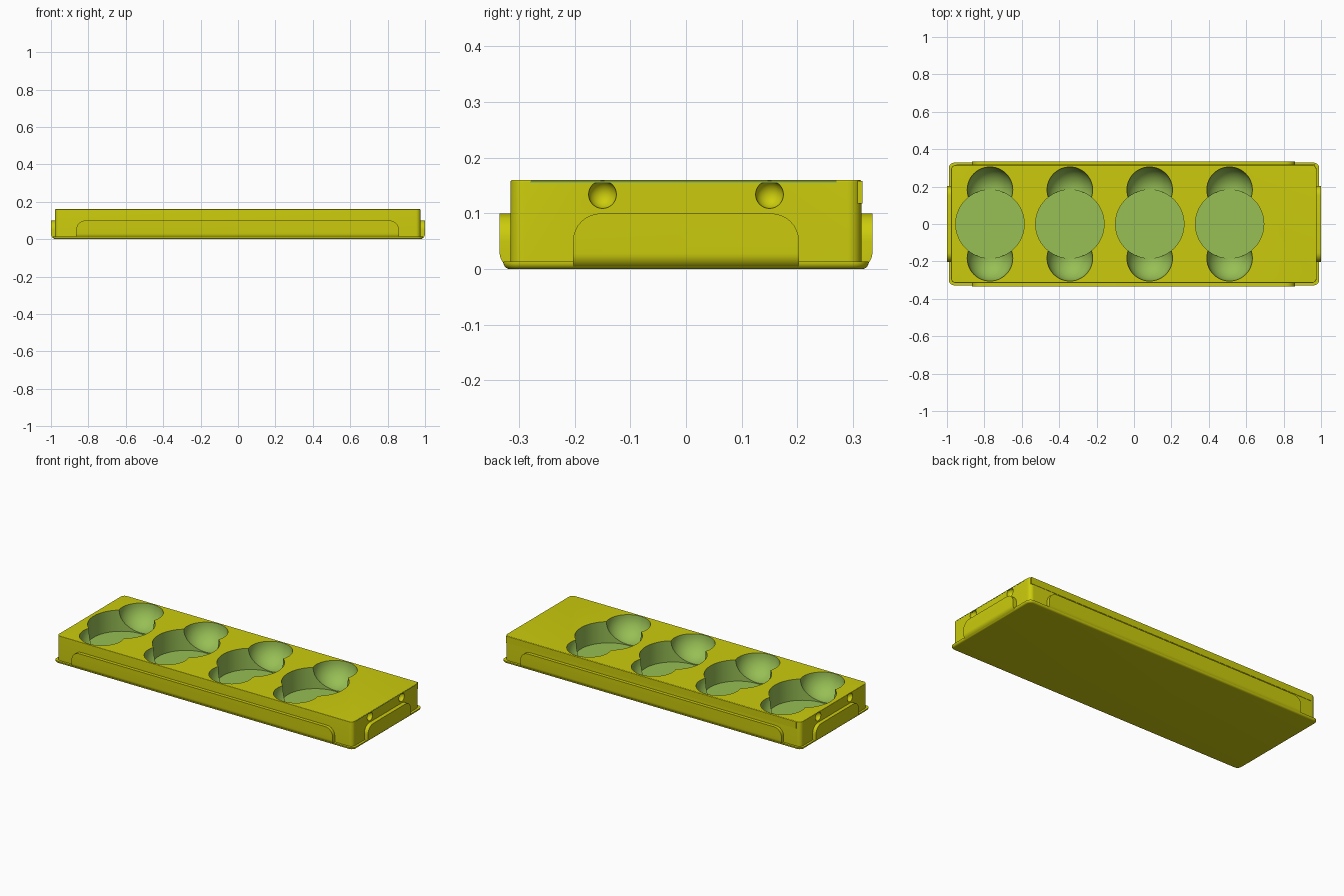
import bpy, bmesh, math
from mathutils import Matrix

if "Cube" in bpy.data.objects:
    bpy.data.objects.remove(bpy.data.objects["Cube"])


def flat_colour(name, rgb):
    mat = bpy.data.materials.new(name)
    mat.use_nodes = True
    mat.diffuse_color = (*rgb, 1)
    mat.node_tree.nodes["Principled BSDF"].inputs["Base Color"].default_value = (*rgb, 1)
    return mat


YELLOW = flat_colour("mustard yellow", (0.60, 0.60, 0.004))
GREEN = flat_colour("leaf green", (0.31, 0.52, 0.09))


def finish(bm, name, index=0):
    for f in bm.faces:
        f.material_index = index
    mesh = bpy.data.meshes.new(name)
    bm.to_mesh(mesh)
    bm.free()
    for mat in (YELLOW, GREEN):
        mesh.materials.append(mat)
    ob = bpy.data.objects.new(name, mesh)
    bpy.context.collection.objects.link(ob)
    return ob


def box(name, low, high, rounds=(), index=0):
    """Box with a list of (edge test, radius) roundings."""
    bm = bmesh.new()
    bmesh.ops.create_cube(bm, size=1)
    for v in bm.verts:
        for i in range(3):
            v.co[i] = low[i] if v.co[i] < 0 else high[i]
    for test, radius in rounds:
        edges = [e for e in bm.edges if test(e.verts[0].co, e.verts[1].co)]
        bmesh.ops.bevel(bm, geom=edges, offset=radius, segments=8,
                        profile=0.5, affect='EDGES')
    return finish(bm, name, index)


def upright(a, b):
    return abs(a.z - b.z) > 0.005


def bottom(a, b):
    return max(a.z, b.z) < 1e-5


def smooth(ob):
    bpy.ops.object.select_all(action='DESELECT')
    ob.select_set(True)
    bpy.context.view_layer.objects.active = ob
    bpy.ops.object.shade_smooth_by_angle(angle=math.radians(30))


def cut(target, cutter):
    bpy.ops.object.select_all(action='DESELECT')
    bpy.context.view_layer.objects.active = target
    target.select_set(True)
    mod = target.modifiers.new("cut", 'BOOLEAN')
    mod.operation, mod.solver, mod.object = 'DIFFERENCE', 'EXACT', cutter
    bpy.ops.object.modifier_apply(modifier=mod.name)
    bpy.data.objects.remove(cutter)


def ball(x, y, z, r, index):
    bm = bmesh.new()
    bmesh.ops.create_uvsphere(bm, u_segments=48, v_segments=24, radius=r,
                              matrix=Matrix.Translation((x, y, z)))
    return finish(bm, "ball_cutter", index)


def drum(x, z0, z1, r):
    bm = bmesh.new()
    bmesh.ops.create_cone(bm, cap_ends=True, segments=72, radius1=r, radius2=r,
                          depth=z1 - z0,
                          matrix=Matrix.Translation((x, 0, (z0 + z1) / 2)))
    return finish(bm, "drum_cutter", 1)


# Main block
TOP = 0.16
body = box("tray_body", (-0.978, -0.315, 0.004), (0.976, 0.315, TOP),
           [(upright, 0.025),
            (lambda a, b: min(a.z, b.z) > TOP - 1e-4, 0.003)])

# Round pockets with a finger scoop on both sides
for i in range(4):
    x = -0.77 + i * 0.427
    cut(body, drum(x, 0.033, 0.3, 0.183))
    for side in (-1, 1):
        cut(body, ball(x, side * 0.183, TOP, 0.122, 1))

# Small dimples in both ends
for end in (-0.978, 0.976):
    for side in (-1, 1):
        cut(body, ball(end, side * 0.15, 0.134, 0.025, 0))
smooth(body)

# Thin base flange with a rounded underside
smooth(box("base_flange", (-0.99, -0.328, 0), (0.99, 0.328, 0.014),
           [(upright, 0.03), (bottom, 0.012)]))

# Raised panels on the four sides: round upper corners, curved lower edge
for s, label in ((-1, "front"), (1, "back")):
    ys = sorted((s * 0.295, s * 0.335))
    smooth(box(label + "_panel", (-0.865, ys[0], 0), (0.86, ys[1], 0.1), [
        (lambda a, b: min(a.z, b.z) > 0.09 and abs(a.y - b.y) > 0.01, 0.05),
        (lambda a, b: bottom(a, b) and min(a.y * s, b.y * s) > 0.33, 0.03)]))
for s, label in ((-1, "right"), (1, "left")):
    xs = sorted((s * 0.962, s))
    smooth(box(label + "_panel", (xs[0], -0.203, 0), (xs[1], 0.203, 0.1), [
        (lambda a, b: min(a.z, b.z) > 0.09 and abs(a.x - b.x) > 0.01, 0.05),
        (lambda a, b: bottom(a, b) and min(a.x * s, b.x * s) > 0.99, 0.028)]))

# Narrow lip along the upper back edge
box("back_lip", (-0.95, 0.305, 0.118), (0.968, 0.317, 0.158))

# Fine coloured line along the top of one end
box("end_line", (0.97, -0.28, 0.1545), (0.9768, 0.27, 0.158), index=1)
